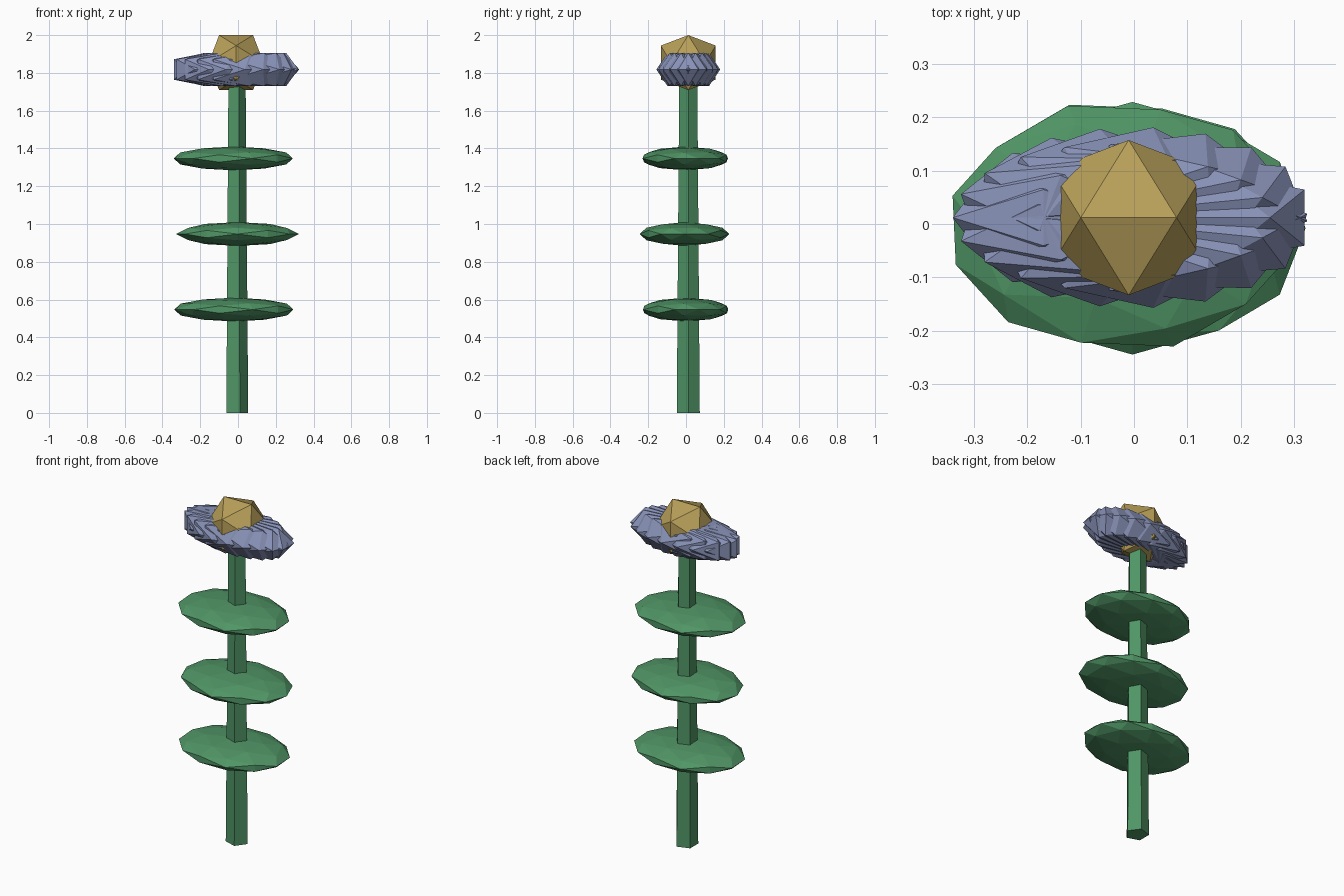
import bpy, bmesh, math
from mathutils import Matrix, Vector

if "Cube" in bpy.data.objects:
    bpy.data.objects.remove(bpy.data.objects["Cube"])

CX, CY = -0.01, 0.012
PHI = (1 + 5 ** 0.5) / 2


def material(name, rgb):
    m = bpy.data.materials.new(name)
    m.diffuse_color = (*rgb, 1)
    m.use_nodes = True
    m.node_tree.nodes["Principled BSDF"].inputs["Base Color"].default_value = m.diffuse_color
    return m


GREEN = material("leaf green", (0.08, 0.30, 0.13))
BLUE = material("petal blue", (0.25, 0.29, 0.48))
GOLD = material("centre gold", (0.48, 0.35, 0.10))


def finish(bm, name, mat):
    bmesh.ops.recalc_face_normals(bm, faces=bm.faces)
    mesh = bpy.data.meshes.new(name)
    bm.to_mesh(mesh)
    bm.free()
    mesh.materials.append(mat)
    obj = bpy.data.objects.new(name, mesh)
    bpy.context.collection.objects.link(obj)
    return obj


def add_ball(bm, matrix, detail=0):
    """Unit icosahedron with an edge on top, optionally split once."""
    pts = []
    for a in (-1, 1):
        for b in (-PHI, PHI):
            pts += [Vector(p).normalized() for p in ((a, 0, b), (0, b, a), (b, a, 0))]
    if detail:
        pts += [(p + q).normalized() for i, p in enumerate(pts) for q in pts[:i]
                if (p - q).length < 1.1]
    verts = [bm.verts.new(p) for p in pts]
    bmesh.ops.convex_hull(bm, input=verts)
    bmesh.ops.transform(bm, matrix=matrix, verts=verts)


def place(loc, scale, turn=0):
    return (Matrix.Translation(loc) @ Matrix.Diagonal((*scale, 1))
            @ Matrix.Rotation(turn, 4, 'Z'))


# Five-sided tapered stem
bm = bmesh.new()
bmesh.ops.create_cone(bm, cap_ends=True, segments=5, radius1=0.064, radius2=0.05, depth=1.8,
                      matrix=Matrix.Translation((CX, CY, 0.9)) @ Matrix.Rotation(-math.pi / 2, 4, 'Z'))
finish(bm, "stem", GREEN)

# Three flat leaf discs
for i, (x, y, turn) in enumerate(((-0.022, -0.002, 0.31), (-0.003, -0.008, 0), (-0.025, -0.004, 0.31))):
    bm = bmesh.new()
    add_ball(bm, place((x, y, 0.547 + 0.4 * i), (0.325, 0.237, 0.063), turn), 1)
    finish(bm, f"leaf_{i + 1}", GREEN)

# Ring of faceted petals, stretched sideways
bm = bmesh.new()
N = 16
for k in range(N):
    t = 2 * math.pi * k / N
    loc = (CX + 0.16 * math.cos(t), CY + 0.072 * math.sin(t), 1.818)
    add_ball(bm, place(loc, (0.20, 0.1, 0.103), t / 2))
finish(bm, "petals", BLUE)

# Gold flower centre
bm = bmesh.new()
add_ball(bm, place((CX, CY, 1.8545), (0.171, 0.171, 0.171)))
finish(bm, "flower_centre", GOLD)
